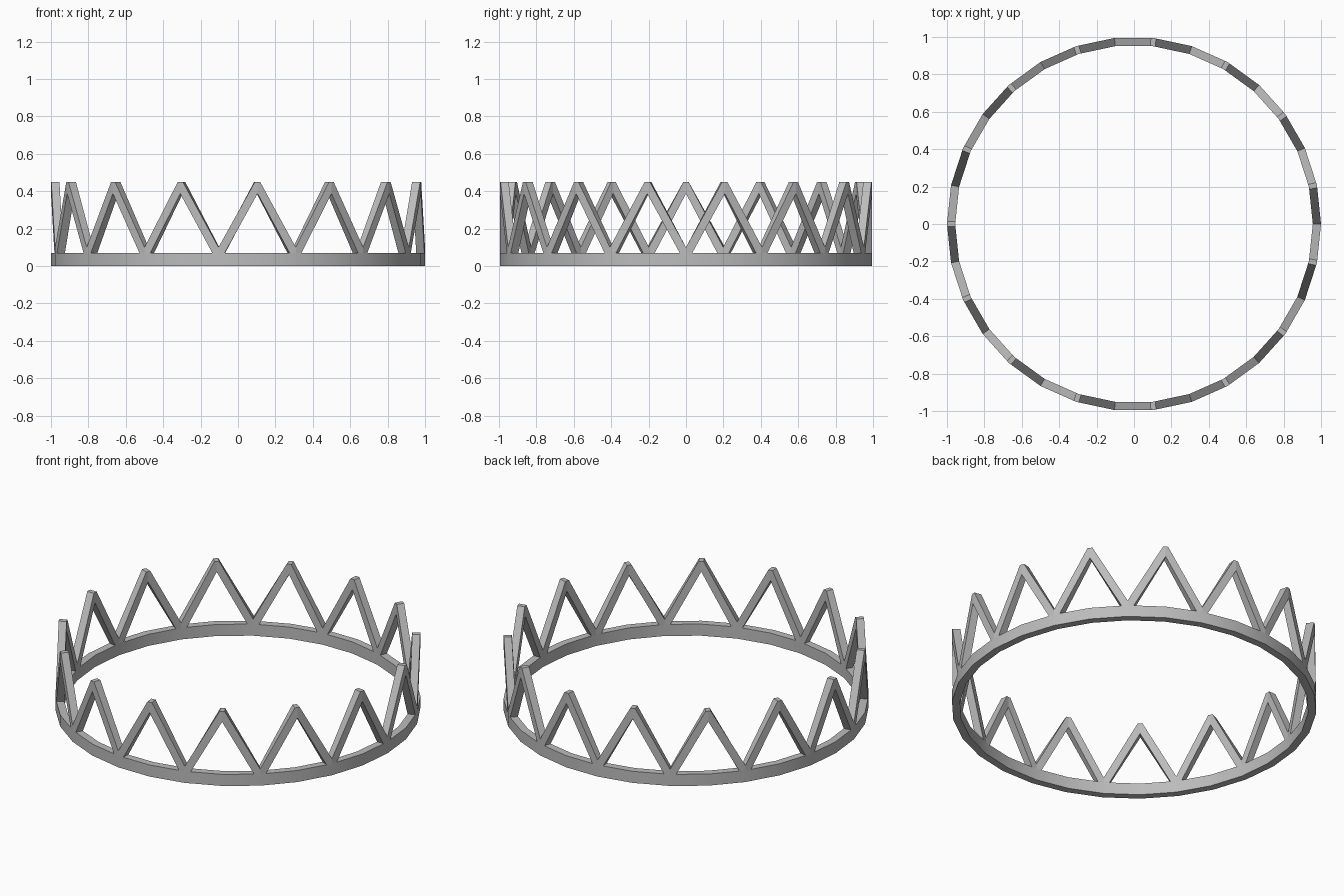
import bpy, bmesh, math

cube = bpy.data.objects.get("Cube")
if cube:
    bpy.data.objects.remove(cube, do_unlink=True)

SIDES = 30                  # band sides; peaks and valleys alternate on its corners
R_OUT, R_IN = 1.0, 0.956
BAND_TOP, PEAK = 0.07, 0.45

metal = bpy.data.materials.new("grey metal")
metal.use_nodes = True
GREY = (0.5, 0.5, 0.5, 1)
metal.diffuse_color = GREY
metal.node_tree.nodes["Principled BSDF"].inputs["Base Color"].default_value = GREY


def corner(i, radius, z):
    a = 2 * math.pi * i / SIDES
    return (radius * math.cos(a), radius * math.sin(a), z)


def finish(bm, name):
    bmesh.ops.remove_doubles(bm, verts=bm.verts, dist=0.0001)
    bmesh.ops.recalc_face_normals(bm, faces=bm.faces)
    mesh = bpy.data.meshes.new(name)
    bm.to_mesh(mesh)
    bm.free()
    mesh.materials.append(metal)
    obj = bpy.data.objects.new(name, mesh)
    bpy.context.collection.objects.link(obj)
    return obj


# Band: a rectangular section swept round the circle
bm = bmesh.new()
section = [(R_OUT, 0), (R_OUT, BAND_TOP), (R_IN, BAND_TOP), (R_IN, 0)]
rings = [[bm.verts.new(corner(i, r, z)) for r, z in section] for i in range(SIDES)]
for i in range(SIDES):
    a, b = rings[i], rings[(i + 1) % SIDES]
    for j in range(4):
        k = (j + 1) % 4
        bm.faces.new((a[j], b[j], b[k], a[k]))
band = finish(bm, "band")
bpy.context.view_layer.objects.active = band
band.select_set(True)
bpy.ops.object.shade_smooth_by_angle(angle=math.radians(30))
band.select_set(False)

# Zigzag points: each strut profile runs from its peak (0) to its valley (1)
profile = [(0, PEAK), (0.067, PEAK), (1, 0.1), (1, 0.066), (0.85, 0.066), (0, 0.387)]
bm = bmesh.new()
for peak in range(1, SIDES, 2):
    for valley in (peak - 1, peak + 1):
        sides = []
        for radius in (R_OUT, R_IN):
            p, v = corner(peak, radius, 0), corner(valley, radius, 0)
            sides.append([bm.verts.new((p[0] + (v[0] - p[0]) * u,
                                        p[1] + (v[1] - p[1]) * u, z))
                          for u, z in profile])
        outer, inner = sides
        bm.faces.new(outer)
        bm.faces.new(inner[::-1])
        for j in (0, 1, 3, 4):      # the ends on the peak and valley lines stay joined
            bm.faces.new((outer[j], outer[j + 1], inner[j + 1], inner[j]))
finish(bm, "zigzag_points")
